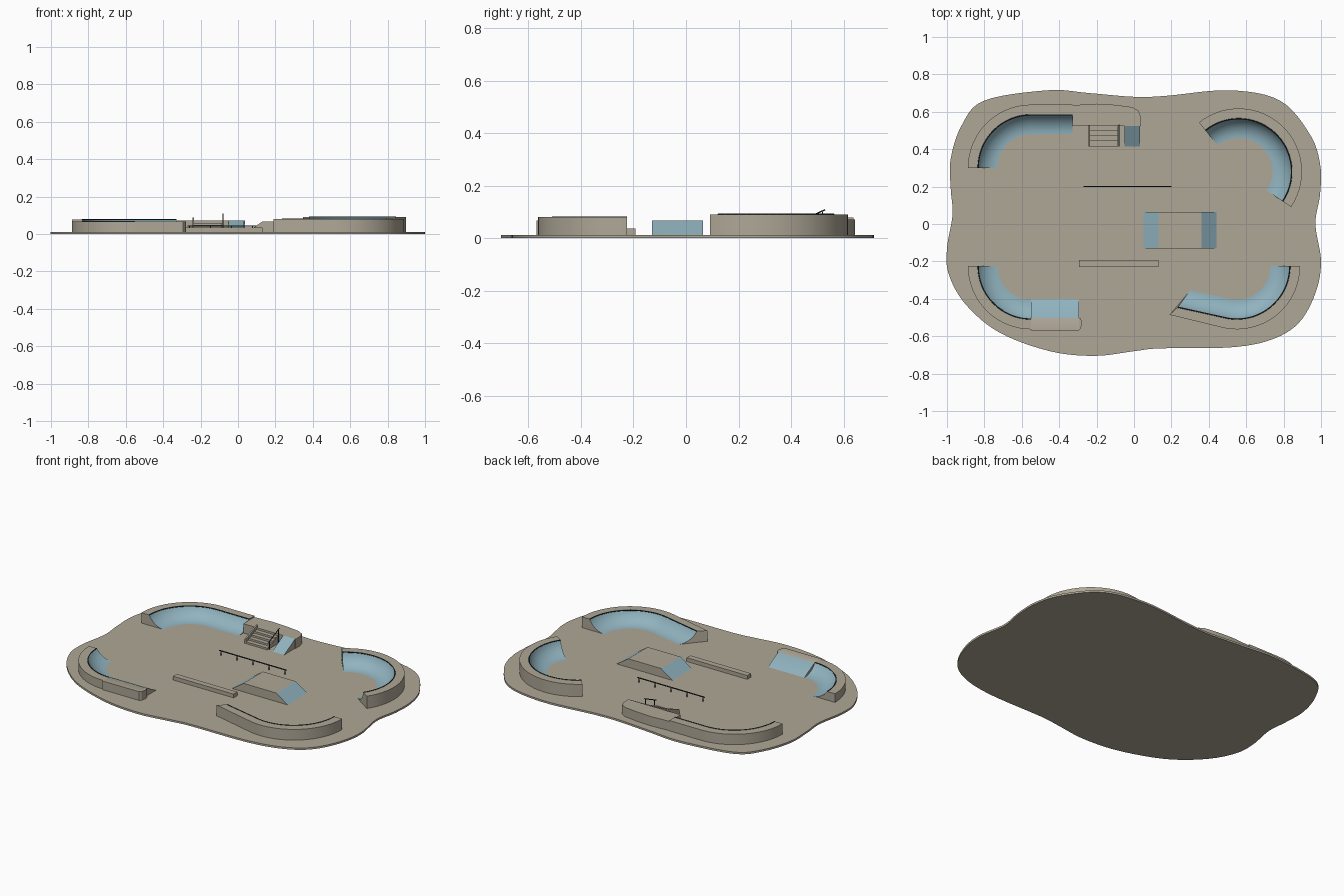
import bpy, bmesh, math
from mathutils import Vector

cube = bpy.data.objects.get("Cube")
if cube:
    bpy.data.objects.remove(cube, do_unlink=True)


def material(name, rgb):
    mat = bpy.data.materials.new(name)
    mat.use_nodes = True
    color = (*rgb, 1)
    mat.diffuse_color = color
    mat.node_tree.nodes["Principled BSDF"].inputs["Base Color"].default_value = color
    return mat


concrete = material("warm concrete", (.43, .39, .31))
ramp_blue = material("ramp blue", (.28, .45, .52))
metal = material("dark metal", (.02, .03, .035))
FLOOR = .012
parts = []


def finish(name, bm, mats):
    bmesh.ops.recalc_face_normals(bm, faces=bm.faces)
    mesh = bpy.data.meshes.new(name)
    bm.to_mesh(mesh)
    bm.free()
    for mat in mats:
        mesh.materials.append(mat)
    obj = bpy.data.objects.new(name, mesh)
    bpy.context.collection.objects.link(obj)
    parts.append(obj)
    return obj


def loft(name, rings, mats, rule=lambda column: 0):
    """Join equal closed sections into a capped solid."""
    bm = bmesh.new()
    rows = [[bm.verts.new(p) for p in ring] for ring in rings]
    count = len(rows[0])
    for a, b in zip(rows, rows[1:]):
        for i in range(count):
            j = (i + 1) % count
            face = bm.faces.new((a[i], a[j], b[j], b[i]))
            face.material_index = rule(i)
    bm.faces.new(rows[0])
    bm.faces.new(rows[-1])
    return finish(name, bm, mats)


def prism(name, outline, bottom, top, mat=concrete):
    return loft(name, [[(x, y, z) for x, y in outline] for z in (bottom, top)], [mat])


def box(name, x1, x2, y1, y2, top, mat=concrete):
    return prism(name, [(x1, y1), (x2, y1), (x2, y2), (x1, y2)], FLOOR, top, mat)


def side_profile(name, profile, x1, x2, mats, rule=lambda column: 0):
    return loft(name, [[(x, y, z) for y, z in profile] for x in (x1, x2)], mats, rule)


def tube(name, points, radius):
    curve = bpy.data.curves.new(name, "CURVE")
    curve.dimensions = "3D"
    curve.bevel_depth = radius
    curve.bevel_resolution = 1
    curve.use_fill_caps = True
    spline = curve.splines.new("POLY")
    spline.points.add(len(points) - 1)
    for target, p in zip(spline.points, points):
        target.co = (*p, 1)
    curve.materials.append(metal)
    obj = bpy.data.objects.new(name, curve)
    bpy.context.collection.objects.link(obj)


def smooth_loop(points, steps=6):
    """Closed Catmull-Rom loop."""
    pts = [Vector(p) for p in points]
    n = len(pts)
    loop = []
    for i in range(n):
        a, b, c, d = (pts[(i + k) % n] for k in range(-1, 3))
        for s in range(steps):
            t = s / steps
            loop.append((b * 2 + (c - a) * t + (a * 2 - b * 5 + c * 4 - d) * t ** 2
                         + (b * 3 - a - c * 3 + d) * t ** 3) / 2)
    return loop


def arc(center, start, end, radii, steps=28):
    """Sections of (foot, lip, outer edge) swept round a center."""
    sections = []
    for i in range(steps + 1):
        a = math.radians(start + (end - start) * i / steps)
        direction = Vector((math.cos(a), math.sin(a)))
        sections.append([Vector(center) + direction * r for r in radii])
    return sections


def ramp(name, sections, top, flat=False):
    """Ramp with a curved or flat riding face, a deck and an outer wall."""
    steps = 1 if flat else 10
    rings, lip_line = [], []
    for foot, lip, outer in sections:
        foot, lip, outer = Vector(foot), Vector(lip), Vector(outer)
        width, height = (lip - foot).length, top - FLOOR
        radius = (width ** 2 + height ** 2) / (2 * height)
        ring = []
        for i in range(steps + 1):
            t = i / steps
            rise = height * t
            if not flat:
                angle = t * math.acos(1 - height / radius)
                t = radius * math.sin(angle) / width
                rise = radius * (1 - math.cos(angle))
            ring.append((*foot.lerp(lip, t), FLOOR + rise))
        ring += [(*outer, top), (*outer, FLOOR - .004), (*foot, FLOOR - .004)]
        rings.append(ring)
        lip_line.append((*lip, top))
    loft(name, rings, [concrete, ramp_blue], lambda column: int(column < steps))
    if not flat:
        tube(name + "_coping", lip_line, .003)


# Ground slab with a wavy rounded outline
prism("ground_slab", smooth_loop([
    (-.98, .19), (-.98, .35), (-.92, .53), (-.8, .66), (-.46, .715), (-.24, .7), (0, .68),
    (.17, .685), (.51, .715), (.78, .66), (.94, .48), (.995, .32), (.995, .16), (.97, 0),
    (1, -.2), (.97, -.37), (.88, -.53), (.73, -.62), (.51, -.66), (.14, -.665), (0, -.68),
    (-.21, -.705), (-.45, -.68), (-.72, -.58), (-.9, -.43), (-.99, -.27), (-1, -.13),
    (-.97, .05)]), 0, FLOOR)

# Four corner quarter pipes
RADII = (.18, .283, .338)
ramp("back_right_quarter_pipe", arc((-.55, .3), 180, 90, RADII)
     + [[(-.33, .48), (-.33, .583), (-.33, .638)]], .078)
ramp("back_left_quarter_pipe", arc((.56, .28), 129, -34, RADII), .09)
ramp("front_left_quarter_pipe", arc((.55, -.225), 0, -104, RADII)
     + [[(.3, -.355), (.235, -.445), (.19, -.485)]], .08)
ramp("front_right_quarter_pipe", arc((-.55, -.225), 180, 270, RADII), .067)
ramp("front_right_bank", [[(x, -.4), (x, -.503), (x, -.57)] for x in (-.55, -.295)], .067, True)
prism("front_right_bank_end", [(-.295, -.503), (-.285, -.503), (-.278, -.53), (-.285, -.56),
                               (-.295, -.57)], FLOOR, .067)

# Raised deck behind the stairs
DECK = .071
prism("stair_deck", [(-.33, .525), (.037, .525), (.037, .57), (.025, .605), (-.01, .625),
                     (-.1, .637), (-.2, .643), (-.33, .635)], FLOOR, DECK)

# Stairs
STEPS = 4
for i in range(STEPS):
    box(f"stair_step_{i + 1}", -.235, -.085, .415 + .0275 * i, .525,
        FLOOR + (DECK - FLOOR) * (i + 1) / (STEPS + 1))

# Sloped side wall and handrail of the stairs
side_profile("stair_side_wall", [(.415, FLOOR), (.53, FLOOR), (.53, .088), (.415, .04)],
             -.244, -.235, [concrete])
tube("stair_handrail", [(-.08, .415, .055), (-.08, .53, .108)], .003)
for i, (y, base, top) in enumerate([(.43, FLOOR, .06), (.52, FLOOR, .1)]):
    tube(f"handrail_post_{i + 1}", [(-.08, y, base), (-.08, y, top)], .0025)

# Flat bank beside the stairs
side_profile("stair_bank", [(.415, FLOOR), (.525, FLOOR), (.525, DECK)],
             -.05, .033, [concrete, ramp_blue], lambda column: int(column == 2))

# Central box with a ramp at each end
profile = [(.05, FLOOR), (.44, FLOOR), (.36, .066), (.13, .066)]
loft("central_ramp_box", [[(x, y, z) for x, z in profile] for y in (-.13, .065)],
     [concrete, ramp_blue], lambda column: int(column in (1, 3)))

# Low grinding ledge
box("grind_ledge", -.295, .13, -.23, -.193, .036)

# Grind rail on posts
tube("grind_rail", [(-.27, .2, .042), (.2, .2, .042)], .0035)
for i in range(5):
    x = -.26 + .1125 * i
    tube(f"grind_rail_post_{i + 1}", [(x, .2, FLOOR), (x, .2, .042)], .003)

# Smooth the curved surfaces and keep the edges sharp
bpy.ops.object.select_all(action="DESELECT")
for obj in parts:
    obj.select_set(True)
bpy.context.view_layer.objects.active = parts[0]
bpy.ops.object.shade_smooth_by_angle(angle=math.radians(30))
